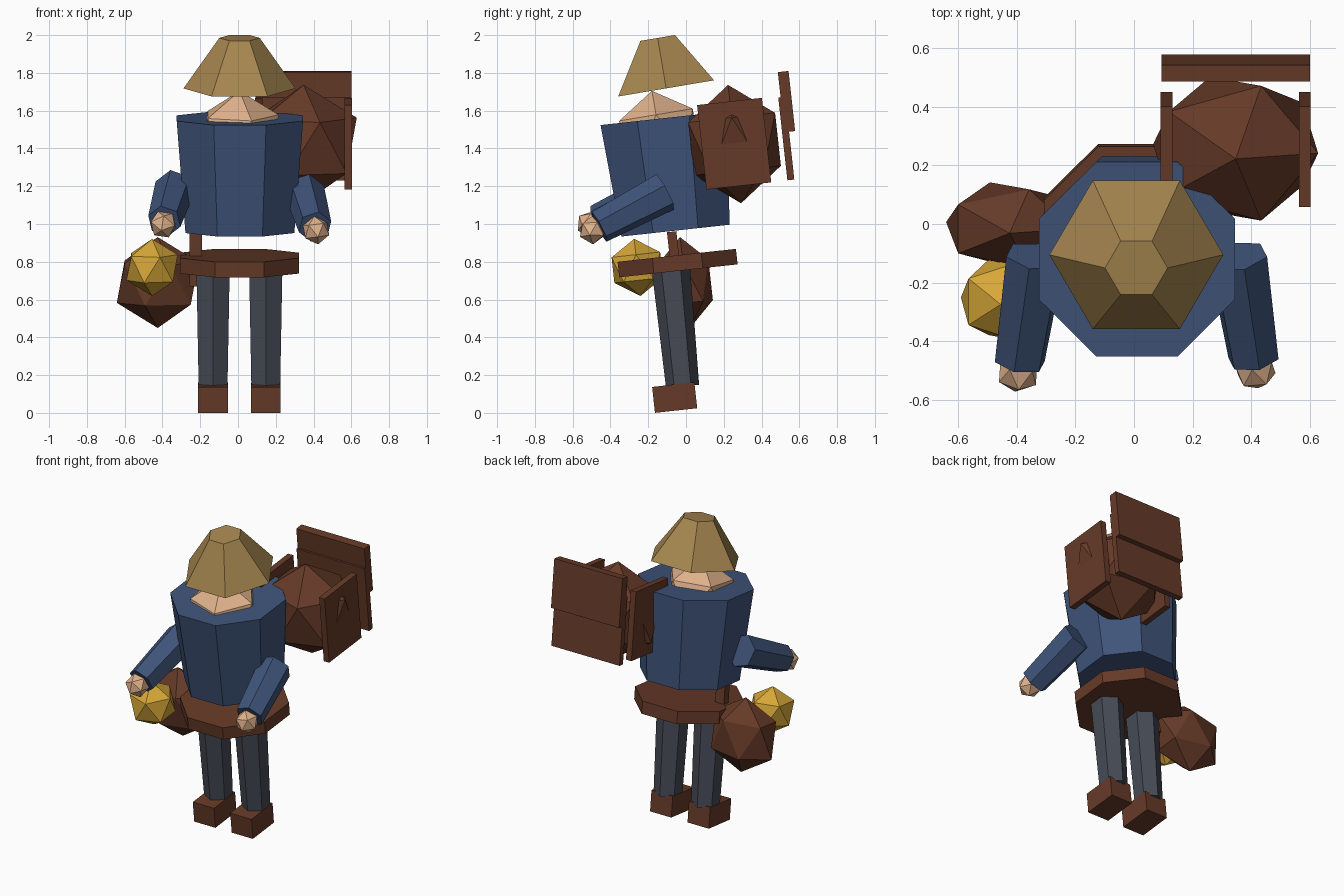
import bpy, bmesh, math
from mathutils import Vector, Matrix

if "Cube" in bpy.data.objects:
    bpy.data.objects.remove(bpy.data.objects["Cube"], do_unlink=True)

LEAN = math.radians(6.3)    # whole figure leans forward
UP = Vector((0, 0, 1))


def material(name, rgb):
    """Flat material from 0-255 display colour, stored as linear."""
    lin = [((c / 255 + 0.055) / 1.055) ** 2.4 for c in rgb] + [1]
    m = bpy.data.materials.new(name)
    m.use_nodes = True
    m.diffuse_color = lin
    m.node_tree.nodes["Principled BSDF"].inputs["Base Color"].default_value = lin
    return m


blue = material("blue_cloth", (63, 84, 122))
skin = material("skin", (224, 178, 140))
straw = material("straw", (166, 134, 79))
brown = material("brown_leather", (102, 58, 40))
grey = material("grey_trousers", (70, 74, 85))
gold = material("gold", (214, 167, 56))


def finish(name, bm, mat, matrix):
    bmesh.ops.recalc_face_normals(bm, faces=bm.faces)
    me = bpy.data.meshes.new(name)
    bm.to_mesh(me)
    bm.free()
    me.materials.append(mat)
    ob = bpy.data.objects.new(name, me)
    ob.matrix_world = matrix
    bpy.context.scene.collection.objects.link(ob)
    return ob


def tilted(loc, angle=LEAN):
    return Matrix.Translation(loc) @ Matrix.Rotation(angle, 4, 'X')


def along(loc, axis):
    return Matrix.Translation(loc) @ UP.rotation_difference(axis).to_matrix().to_4x4()


def box(name, mat, loc, size):
    bm = bmesh.new()
    bmesh.ops.create_cube(bm, size=1)
    bmesh.ops.scale(bm, vec=size, verts=bm.verts)
    return finish(name, bm, mat, tilted(loc))


def ball(name, mat, loc, radii, matrix=None):
    bm = bmesh.new()
    bmesh.ops.create_icosphere(bm, subdivisions=1, radius=1)
    bmesh.ops.scale(bm, vec=radii, verts=bm.verts)
    return finish(name, bm, mat, matrix or tilted(loc))


def frustum(name, mat, start, end, r0, r1, sides, phase):
    """Flat-sided tapered tube between two points; phase turns its corners."""
    start, end = Vector(start), Vector(end)
    axis = end - start
    bm = bmesh.new()
    rings = []
    for r, z in ((r0, 0), (r1, axis.length)):
        angles = [math.radians(phase + 360 * i / sides) for i in range(sides)]
        rings.append([bm.verts.new((r * math.cos(a), r * math.sin(a), z)) for a in angles])
    lower, upper = rings
    for i in range(sides):
        j = (i + 1) % sides
        bm.faces.new((lower[i], lower[j], upper[j], upper[i]))
    bm.faces.new(lower[::-1])
    bm.faces.new(upper)
    return finish(name, bm, mat, along(start, axis))


# Torso, belt and belt strap
frustum("torso", blue, (0.01, -0.055, 0.965), (0.01, -0.12, 1.56), 0.312, 0.362, 8, 22.5)
frustum("belt", brown, (0.008, -0.04, 0.752), (0.008, -0.049, 0.834), 0.341, 0.341, 8, 22.5)
box("belt_strap", brown, (-0.223, -0.06, 0.815), (0.065, 0.05, 0.29))

# Head and hat, tipped a little further forward
ball("head", skin, None, (0.232,) * 3, tilted((0.008, -0.142, 1.476), math.radians(9.5)))
frustum("hat", straw, (0.008, -0.105, 1.718), (0.008, -0.15, 1.985), 0.297, 0.107, 6, 0)

# Legs and boots
for side, x in (("right", -0.132), ("left", 0.147)):
    frustum(side + "_leg", grey, (x, -0.018, 0.14), (x, -0.082, 0.785), 0.088, 0.102, 6, 90)
    box(side + "_boot", brown, (x, -0.06, 0.081), (0.158, 0.225, 0.138))

# Arms and hands
for side, shoulder, wrist in (
        ("right", (-0.335, -0.11, 1.19), (-0.39, -0.47, 1.015)),
        ("left", (0.353, -0.11, 1.17), (0.408, -0.46, 0.985))):
    frustum(side + "_arm", blue, shoulder, wrist, 0.107, 0.09, 6, 90)
    axis = (Vector(wrist) - Vector(shoulder)).normalized()
    palm = Vector(wrist) + axis * 0.04
    ball(side + "_hand", skin, None, (0.075,) * 3, along(palm, axis))

# Hip pouch and gold bauble
ball("pouch", brown, (-0.425, -0.005, 0.69), (0.242, 0.16, 0.242))
ball("bauble", gold, (-0.455, -0.258, 0.77), (0.152,) * 3)

# Backpack: bulging sack between two side panels and two back boards
PACK_X = 0.347
ball("pack_sack", brown, (PACK_X, 0.257, 1.423), (0.315, 0.272, 0.315))
for side, sign in (("right", -1), ("left", 1)):
    box(side + "_pack_panel", brown, (PACK_X + sign * 0.236, 0.255, 1.425), (0.04, 0.345, 0.45))
box("upper_back_board", brown, (PACK_X, 0.532, 1.648), (0.507, 0.057, 0.32))
box("lower_back_board", brown, (PACK_X, 0.531, 1.452), (0.507, 0.037, 0.44))
